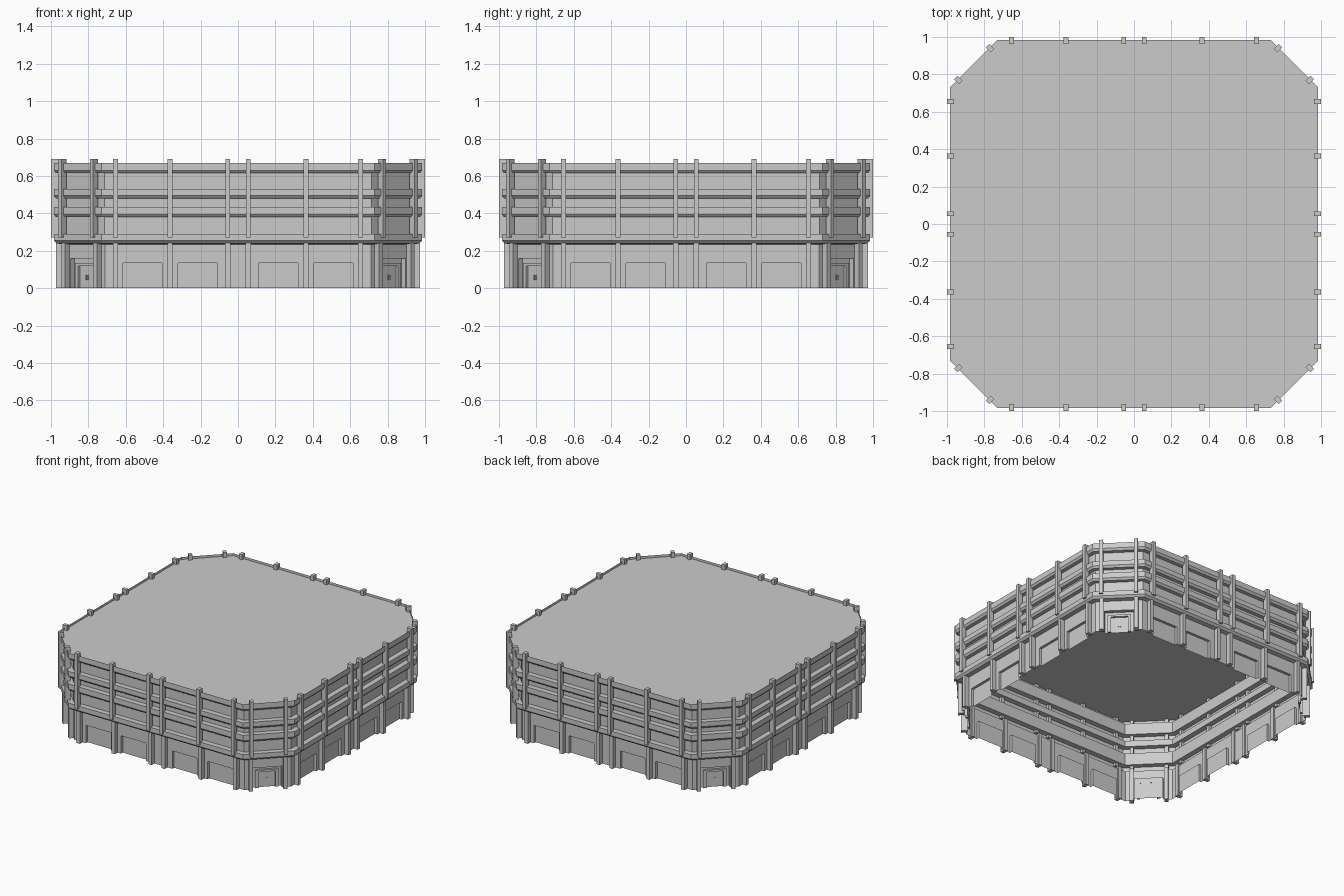
import bpy, bmesh, math
from mathutils import Vector

cube = bpy.data.objects.get("Cube")
if cube:
    bpy.data.objects.remove(cube)

grey = bpy.data.materials.new("concrete_grey")
grey.use_nodes = True
COLOR = (0.6, 0.6, 0.6, 1)
grey.diffuse_color = COLOR
grey.node_tree.nodes["Principled BSDF"].inputs["Base Color"].default_value = COLOR

# Octagon: straight sides at OUT, their corners at BEND
OUT, BEND = 0.985, 0.73
DIAG = (OUT + BEND) / math.sqrt(2)
DIAG_HALF = (OUT - BEND) / math.sqrt(2)
TAN = math.tan(math.pi / 8)


def finish(bm, name, fix=True):
    bmesh.ops.remove_doubles(bm, verts=bm.verts, dist=1e-5)
    if fix:
        bmesh.ops.recalc_face_normals(bm, faces=bm.faces)
    mesh = bpy.data.meshes.new(name)
    bm.to_mesh(mesh)
    bm.free()
    mesh.materials.append(grey)
    bpy.context.collection.objects.link(bpy.data.objects.new(name, mesh))


def place(side, u, d, z):
    """Point on a side: u along it, d inward from the outer line, z up."""
    a = side * math.pi / 4
    r = (DIAG if side % 2 else OUT) - d
    return Vector((r * math.cos(a) - u * math.sin(a),
                   r * math.sin(a) + u * math.cos(a), z))


def half(side, d):
    return (DIAG_HALF if side % 2 else BEND) - d * TAN


def quad(bm, side, *points):
    bm.faces.new([bm.verts.new(place(side, *p)) for p in points])


def box(bm, side, u0, u1, d0, d1, z0, z1):
    """Box with outer depth d0 and inner depth d1."""
    v = [bm.verts.new(place(side, u, d, z))
         for z in (z0, z1) for d in (d0, d1) for u in (u0, u1)]
    for f in ((0, 1, 5, 4), (3, 2, 6, 7), (1, 3, 7, 5),
              (2, 0, 4, 6), (4, 5, 7, 6), (2, 3, 1, 0)):
        bm.faces.new([v[i] for i in f])


# Upper shell: ledge and three overhanging bands on a recessed wall
WALL, BASE = 0.04, 0.045
profile = [(BASE, 0.235), (0.015, 0.24), (0, 0.255), (0, 0.29), (WALL, 0.29)]
for low, high in ((0.38, 0.435), (0.48, 0.53), (0.615, 0.67)):
    profile += [(WALL, low), (0.012, low), (0, low + 0.015), (0, high)]
    if high < 0.6:
        profile.append((WALL, high))
bm = bmesh.new()
for side in range(8):
    for (d0, z0), (d1, z1) in zip(profile, profile[1:]):
        h0, h1 = half(side, d0), half(side, d1)
        quad(bm, side, (-h0, d0, z0), (h0, d0, z0), (h1, d1, z1), (-h1, d1, z1))
finish(bm, "banded_upper_wall", fix=False)

# Roof deck just below the parapet edge
bm = bmesh.new()
bm.faces.new([bm.verts.new(place(s, -half(s, 0), 0, 0.652)) for s in range(8)])
finish(bm, "roof_deck", fix=False)

# Ground floor wall with recessed openings
bm = bmesh.new()
for side in range(8):
    if side % 2:
        openings, top, depth = [(-0.1, 0.1)], 0.16, 0.03
    else:
        openings = [(-0.615, -0.405), (-0.32, -0.11), (0.11, 0.32), (0.405, 0.615)]
        top, depth = 0.135, 0.02
    h = half(side, BASE)
    start, back = -h, BASE + depth
    for a, b in openings + [(h, h)]:
        quad(bm, side, (start, BASE, 0), (a, BASE, 0), (a, BASE, 0.235), (start, BASE, 0.235))
        start = b
        if a == b:
            break
        quad(bm, side, (a, BASE, top), (b, BASE, top), (b, BASE, 0.235), (a, BASE, 0.235))
        quad(bm, side, (a, back, 0), (b, back, 0), (b, back, top), (a, back, top))
        quad(bm, side, (a, back, top), (b, back, top), (b, BASE, top), (a, BASE, top))
        quad(bm, side, (a, BASE, 0), (a, back, 0), (a, back, top), (a, BASE, top))
        quad(bm, side, (b, back, 0), (b, BASE, 0), (b, BASE, top), (b, back, top))
finish(bm, "ground_floor_wall", fix=False)

# Pilasters: slim upper posts and deeper ground floor piers
upper, lower = bmesh.new(), bmesh.new()
for side in range(8):
    for u in ((0.12,) if side % 2 else (0.055, 0.363, 0.655)):
        for s in (-u, u):
            box(upper, side, s - 0.013, s + 0.013, -0.015, 0.022, 0.27, 0.69)
            box(lower, side, s - 0.014, s + 0.014, 0.012, 0.055, 0, 0.25)
finish(upper, "upper_pilasters")
finish(lower, "ground_piers")

# Corner entrances: door frame and pull handles
frame, handles = bmesh.new(), bmesh.new()
for side in (1, 3, 5, 7):
    for s in (-1, 1):
        u0, u1 = sorted((s * 0.058, s * 0.08))
        box(frame, side, u0, u1, 0.06, 0.076, 0, 0.135)
        u0, u1 = sorted((s * 0.004, s * 0.009))
        box(handles, side, u0, u1, 0.068, 0.076, 0.045, 0.07)
    box(frame, side, -0.08, 0.08, 0.06, 0.076, 0.12, 0.135)
finish(frame, "entrance_frames")
finish(handles, "door_handles")
